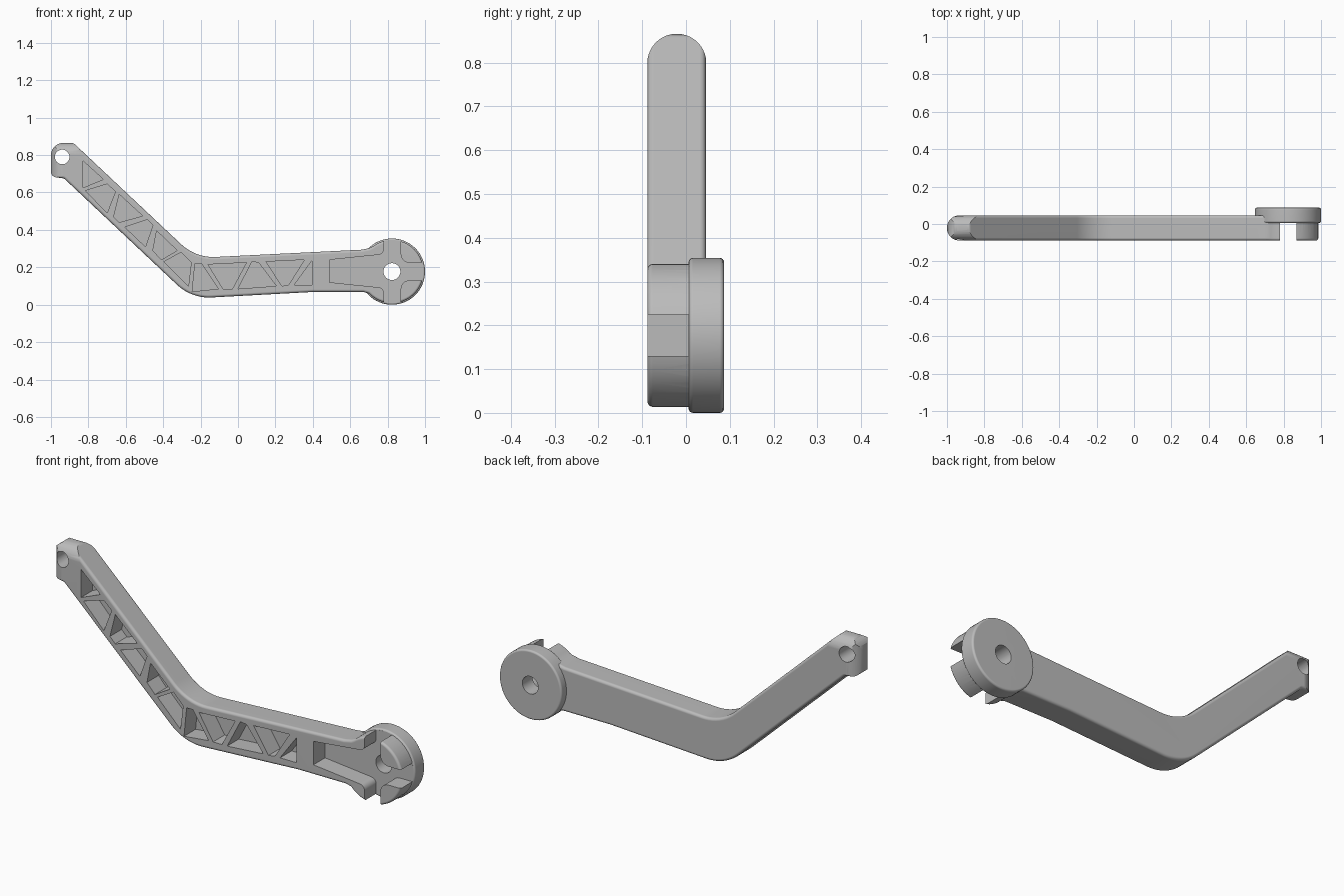
import bpy, bmesh, math
from mathutils import Vector

cube = bpy.data.objects.get("Cube")
if cube:
    bpy.data.objects.remove(cube)

FRONT, ARM_BACK, HUB_BACK, FLOOR = -0.088, 0.046, 0.087, 0.006
HUB = (0.823, 0.177)
EYE = (-0.94, 0.79)

grey = bpy.data.materials.new("plain grey")
grey.use_nodes = True
colour = (0.5, 0.5, 0.5, 1)
grey.diffuse_color = colour
grey.node_tree.nodes["Principled BSDF"].inputs["Base Color"].default_value = colour


def rounded(corners, steps=10):
    """Polygon from (a, b, radius) corners, each replaced by a tangent arc."""
    out = []
    for i, (a, b, *r) in enumerate(corners):
        p = Vector((a, b))
        if not r:
            out.append(p)
            continue
        u = (Vector(corners[i - 1][:2]) - p).normalized()
        v = (Vector(corners[(i + 1) % len(corners)][:2]) - p).normalized()
        half = u.angle(v) / 2
        centre = p + (u + v).normalized() * r[0] / math.sin(half)
        reach = r[0] / math.tan(half)
        s, e = p + u * reach - centre, p + v * reach - centre
        turn = s.angle(e)
        for k in range(steps + 1):
            t = k / steps
            arc = s * math.sin((1 - t) * turn) + e * math.sin(t * turn)
            out.append(centre + arc / math.sin(turn))
    return out


def circle(centre, radius, n=64):
    return [(centre[0] + radius * math.cos(math.tau * k / n),
             centre[1] + radius * math.sin(math.tau * k / n)) for k in range(n)]


def prism(name, points, lo, hi, axis="y", bevel=0):
    """Extrude a flat outline along an axis, optionally rounding its rims."""
    place = {"x": lambda a, b, d: (d, a, b),
             "y": lambda a, b, d: (a, d, b),
             "z": lambda a, b, d: (a, b, d)}[axis]
    bm = bmesh.new()
    face = bm.faces.new([bm.verts.new(place(a, b, lo)) for a, b in points])
    new = bmesh.ops.extrude_face_region(bm, geom=[face])["geom"]
    shift = Vector(place(0, 0, hi - lo))
    bmesh.ops.translate(bm, vec=shift, verts=[v for v in new if isinstance(v, bmesh.types.BMVert)])
    bmesh.ops.recalc_face_normals(bm, faces=bm.faces)
    if bevel:
        rims = [e for e in bm.edges if e.calc_face_angle() > math.radians(80)]
        bmesh.ops.bevel(bm, geom=rims, offset=bevel, segments=4, profile=0.5, affect="EDGES")
    mesh = bpy.data.meshes.new(name)
    bm.to_mesh(mesh)
    bm.free()
    mesh.materials.append(grey)
    obj = bpy.data.objects.new(name, mesh)
    bpy.context.collection.objects.link(obj)
    return obj


def combine(target, tool, operation):
    """Apply a boolean and discard the tool."""
    tool.hide_render = True
    mod = target.modifiers.new("combine", "BOOLEAN")
    mod.operation, mod.solver, mod.object = operation, "EXACT", tool
    bpy.context.view_layer.objects.active = target
    bpy.ops.object.modifier_apply(modifier=mod.name)
    bpy.data.objects.remove(tool)


# Bent arm, flaring where it meets the hub
arm = prism("lever_arm", rounded([
    (-1, 0.865, 0.065), (-0.88, 0.865, 0.03), (-0.226, 0.25, 0.25),
    (0.66, 0.294), (0.70, 0.302), (0.735, 0.318), (0.8, 0.318),
    (0.8, 0.042), (0.735, 0.042), (0.70, 0.06), (0.67, 0.068), (0.4, 0.068),
    (-0.248, 0.033, 0.25), (-0.93, 0.675, 0.02), (-1, 0.685, 0.03)]),
    FRONT, ARM_BACK, bevel=0.014)

# Fully rounded tip: domed across the top and around the outer end
mid, half = (FRONT + ARM_BACK) / 2, (ARM_BACK - FRONT) / 2 + 0.0003
near, far = mid - half, mid + half
r = half * 0.99
combine(arm, prism("tip_dome", rounded([
    (near, -1), (near, 0.866, r), (far, 0.866, r), (far, -1)]), -2, 2, "x"), "INTERSECT")
combine(arm, prism("tip_end", rounded([
    (2, near), (-1.0005, near, r), (-1.0005, far, r), (2, far)]), -2, 2, "z"), "INTERSECT")

# Hub: slotted front ring and wider back disc
combine(arm, prism("hub_front", circle(HUB, 0.169), FRONT, 0.03, bevel=0.012), "UNION")
combine(arm, prism("hub_disc", circle(HUB, 0.177), FLOOR, HUB_BACK, bevel=0.01), "UNION")

# Channel in the arm opening into the cross-shaped hub slots
combine(arm, prism("hub_slots", rounded([
    (0.49, 0.24), (0.78, 0.27, 0.03), (0.78, 0.45), (0.87, 0.45),
    (0.87, 0.225, 0.045), (1.1, 0.225), (1.1, 0.13), (0.87, 0.13, 0.045),
    (0.87, -0.1), (0.78, -0.1), (0.78, 0.09, 0.03), (0.49, 0.12)]),
    -0.2, FLOOR), "DIFFERENCE")

# Truss pockets between the diagonal ribs
pockets = [
    [(-.83, .77), (-.72, .67), (-.83, .625)],
    [(-.815, .61), (-.70, .645), (-.655, .605), (-.70, .49)],
    [(-.635, .59), (-.51, .475), (-.635, .44), (-.665, .47)],
    [(-.605, .415), (-.485, .455), (-.455, .425), (-.495, .31)],
    [(-.435, .395), (-.325, .29), (-.41, .24), (-.455, .29)],
    [(-.395, .23), (-.305, .28), (-.25, .225), (-.265, .10)],
    [(-.23, .22), (-.195, .22), (-.105, .085), (-.245, .07)],
    [(-.16, .215), (.045, .225), (-.03, .085), (-.08, .085)],
    [(.075, .23), (.11, .225), (.205, .10), (0, .085)],
    [(.15, .23), (.355, .24), (.27, .105), (.235, .10)],
    [(.395, .235), (.395, .105), (.30, .105)],
]
for outline in pockets:
    combine(arm, prism("pocket", outline, -0.2, FLOOR), "DIFFERENCE")

# Pin holes at both ends
for centre, radius in ((HUB, 0.045), (EYE, 0.039)):
    combine(arm, prism("pin_hole", circle(centre, radius, 48), -0.3, 0.3), "DIFFERENCE")

# Smooth rounded edges, crisp pocket edges
bpy.ops.object.select_all(action="DESELECT")
arm.select_set(True)
bpy.context.view_layer.objects.active = arm
bpy.ops.object.shade_smooth_by_angle(angle=math.radians(32))
arm.modifiers.new("even shading", "WEIGHTED_NORMAL").keep_sharp = True
